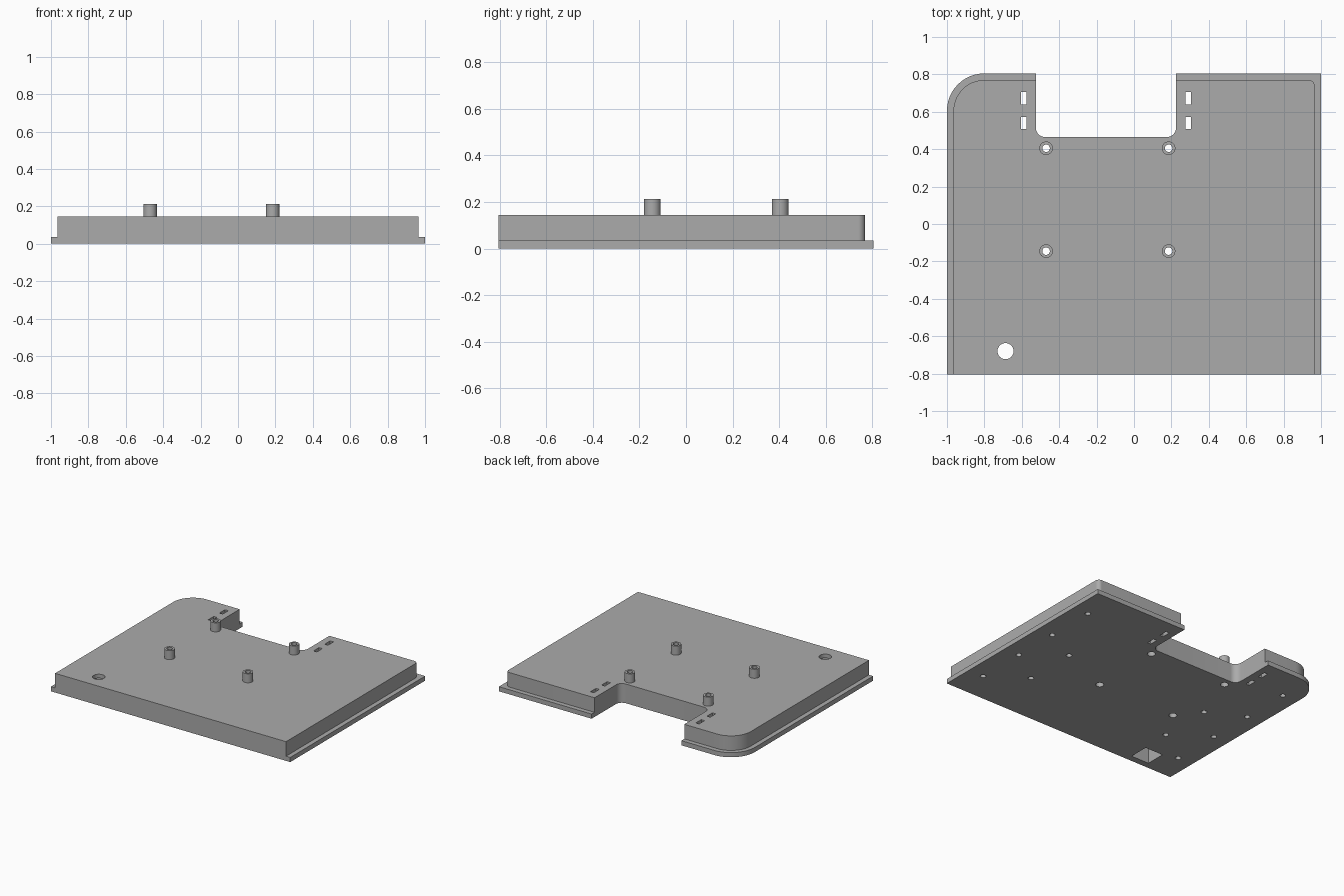
import bpy, bmesh, math
from mathutils import Vector

if "Cube" in bpy.data.objects:
    bpy.data.objects.remove(bpy.data.objects["Cube"])

grey = bpy.data.materials.new("plain_grey")
grey.use_nodes = True
grey.diffuse_color = (0.41, 0.41, 0.41, 1)
grey.node_tree.nodes["Principled BSDF"].inputs["Base Color"].default_value = grey.diffuse_color


def fillet(corners, steps=12):
    """Round each (x, y, radius) corner of a closed outline."""
    pts = []
    for i, (x, y, r) in enumerate(corners):
        p = Vector((x, y))
        if r == 0:
            pts.append(p)
            continue
        a = (Vector(corners[i - 1][:2]) - p).normalized()
        b = (Vector(corners[(i + 1) % len(corners)][:2]) - p).normalized()
        centre = p + (a + b) * r          # corners are all square
        for k in range(steps + 1):
            t = math.pi / 2 * k / steps
            pts.append(centre - b * r * math.cos(t) - a * r * math.sin(t))
    return pts


def circle(x, y, r, n=40):
    return [Vector((x + r * math.cos(2 * math.pi * k / n),
                    y + r * math.sin(2 * math.pi * k / n))) for k in range(n)]


def rect(x, y, hx, hy):
    return [Vector((x + sx * hx, y + sy * hy))
            for sx, sy in ((-1, -1), (1, -1), (1, 1), (-1, 1))]


def prism(bm, pts, z0, z1):
    face = bm.faces.new([bm.verts.new((p.x, p.y, z0)) for p in pts])
    top = bmesh.ops.extrude_face_region(bm, geom=[face])["geom"]
    verts = [v for v in top if isinstance(v, bmesh.types.BMVert)]
    bmesh.ops.translate(bm, verts=verts, vec=(0, 0, z1 - z0))


def make(name, prisms):
    bm = bmesh.new()
    for args in prisms:
        prism(bm, *args)
    bmesh.ops.recalc_face_normals(bm, faces=bm.faces[:])
    mesh = bpy.data.meshes.new(name)
    bm.to_mesh(mesh)
    bm.free()
    ob = bpy.data.objects.new(name, mesh)
    bpy.context.collection.objects.link(ob)
    return ob


LIP, TOP, POST_TOP, FRONT, BACK = 0.035, 0.145, 0.213, -0.805, 0.805
BELOW, ABOVE = -0.05, 0.3


def outline(inset, left_r, right_r):
    side, back = 1 - inset, BACK - inset
    return fillet([(-side, FRONT, 0), (side, FRONT, 0), (side, back, right_r),
                   (0.225, back, 0), (0.225, 0.465, 0.05),
                   (-0.525, 0.465, 0.05), (-0.525, back, 0), (-side, back, left_r)])


# Flanged base, raised body and standoff posts
post_spots = [(x, y) for x in (-0.47, 0.185) for y in (-0.145, 0.405)]
parts = [
    make("base_plate", [(outline(0, 0.2, 0), 0, LIP)]),
    make("raised_body", [(outline(0.035, 0.165, 0.03), LIP, TOP)]),
    make("standoff_posts", [(circle(x, y, 0.036), TOP, POST_TOP) for x, y in post_spots]),
]

# Through holes: post bores, cable-tie slots and the round opening
through = [(circle(x, y, 0.02), BELOW, ABOVE) for x, y in post_spots]
through += [(rect(x, y, 0.014, 0.033), BELOW, ABOVE)
            for x in (-0.59, 0.29) for y in (0.54, 0.673)]
through.append((circle(-0.687, -0.68, 0.043), BELOW, ABOVE))

# Recesses in the underside: bolt heads, screw holes and the square pocket
recess = [(circle(x, y, 0.028), BELOW, 0.1) for x, y in post_spots]
screw_spots = [(0.873, y) for y in (-0.57, -0.189, 0.167, 0.548)]
screw_spots += [(0.604, y) for y in (-0.38, 0.027)]
recess += [(circle(s * x, y, 0.02, 24), BELOW, 0.1)
           for s in (-1, 1) for x, y in screw_spots]
recess.append((rect(-0.687, -0.68, 0.075, 0.075), BELOW, 0.115))

cutters = [make("through_cutter", through), make("recess_cutter", recess)]
for part in parts:
    for cutter in cutters:
        cutter.hide_render = True
        mod = part.modifiers.new(cutter.name, "BOOLEAN")
        mod.operation = "DIFFERENCE"
        mod.solver = "EXACT"
        mod.object = cutter

# Apply the cuts, then drop the cutters
depsgraph = bpy.context.evaluated_depsgraph_get()
cut = [bpy.data.meshes.new_from_object(p.evaluated_get(depsgraph)) for p in parts]
for part, mesh in zip(parts, cut):
    part.modifiers.clear()
    part.data = mesh
    mesh.materials.clear()
    mesh.materials.append(grey)
    for poly in mesh.polygons:
        poly.material_index = 0
for cutter in cutters:
    bpy.data.objects.remove(cutter)

# Smooth round walls, crisp edges
bpy.ops.object.select_all(action="DESELECT")
for part in parts:
    part.select_set(True)
bpy.context.view_layer.objects.active = parts[0]
bpy.ops.object.shade_smooth_by_angle(angle=math.radians(30))
